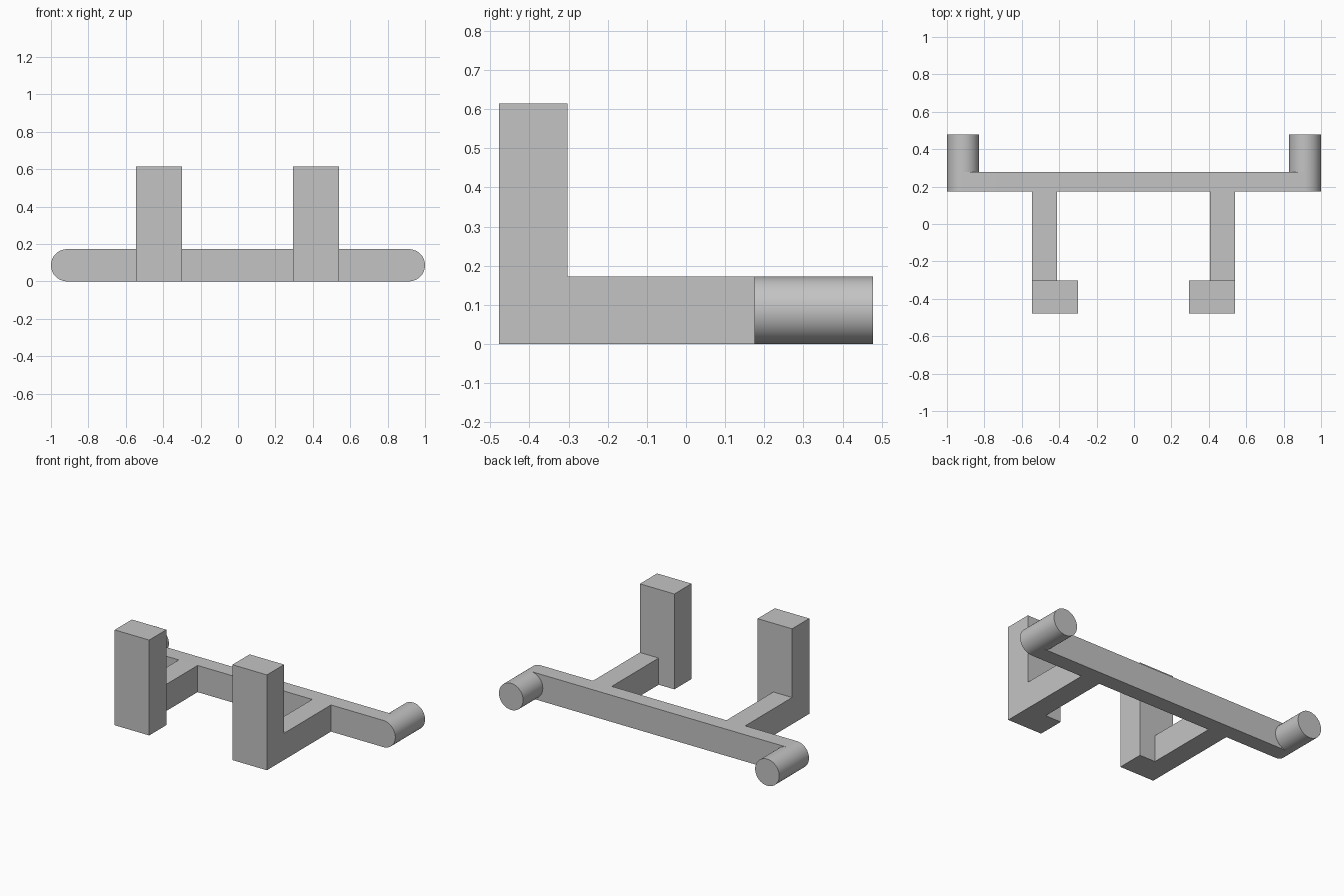
import bpy, bmesh
from math import sin, cos, pi

cube = bpy.data.objects.get("Cube")
if cube:
    bpy.data.objects.remove(cube, do_unlink=True)

GREY = (0.55, 0.55, 0.55, 1)
mat = bpy.data.materials.new("plain grey")
mat.use_nodes = True
mat.diffuse_color = GREY
mat.node_tree.nodes["Principled BSDF"].inputs["Base Color"].default_value = GREY

R = 0.086           # radius of the rounded ends, half the bar height
END_X = 1 - R       # centre of each rounded end
SHIFT = -0.002      # the arms sit slightly off centre


def prism(name, outline, y0, y1, smooth=False):
    """Extrude an (x, z) outline from y0 to y1."""
    bm = bmesh.new()
    face = bm.faces.new([bm.verts.new((x, y0, z)) for x, z in outline])
    ext = bmesh.ops.extrude_face_region(bm, geom=[face])
    moved = [v for v in ext["geom"] if isinstance(v, bmesh.types.BMVert)]
    bmesh.ops.translate(bm, verts=moved, vec=(0, y1 - y0, 0))
    bmesh.ops.recalc_face_normals(bm, faces=bm.faces)
    mesh = bpy.data.meshes.new(name)
    bm.to_mesh(mesh)
    bm.free()
    mesh.materials.append(mat)
    obj = bpy.data.objects.new(name, mesh)
    bpy.context.collection.objects.link(obj)
    if smooth:
        bpy.ops.object.select_all(action="DESELECT")
        obj.select_set(True)
        bpy.context.view_layer.objects.active = obj
        bpy.ops.object.shade_smooth_by_angle(angle=pi / 6)
    return obj


def arc(cx, start, sweep, steps):
    return [(cx + R * cos(start + sweep * i / steps),
             R + R * sin(start + sweep * i / steps)) for i in range(steps + 1)]


def box(name, xa, xb, y0, y1, height):
    x0, x1 = sorted((xa, xb))
    x0, x1 = x0 + SHIFT, x1 + SHIFT
    return prism(name, [(x0, 0), (x1, 0), (x1, height), (x0, height)], y0, y1)


# Cross bar with rounded ends
bar = arc(END_X, -pi / 2, pi, 32) + arc(-END_X, pi / 2, pi, 32)
prism("cross_bar", bar, 0.175, 0.277, smooth=True)

for side, s in (("left", 1), ("right", -1)):
    # Round peg at the back of each bar end
    prism(side + "_peg", arc(s * END_X, 0, 2 * pi, 64)[:-1], 0.277, 0.478, smooth=True)
    # Arm reaching forward, and the upright post at its tip
    box(side + "_arm", s * 0.409, s * 0.543, -0.303, 0.175, 2 * R)
    box(side + "_post", s * 0.297, s * 0.543, -0.478, -0.303, 0.615)
